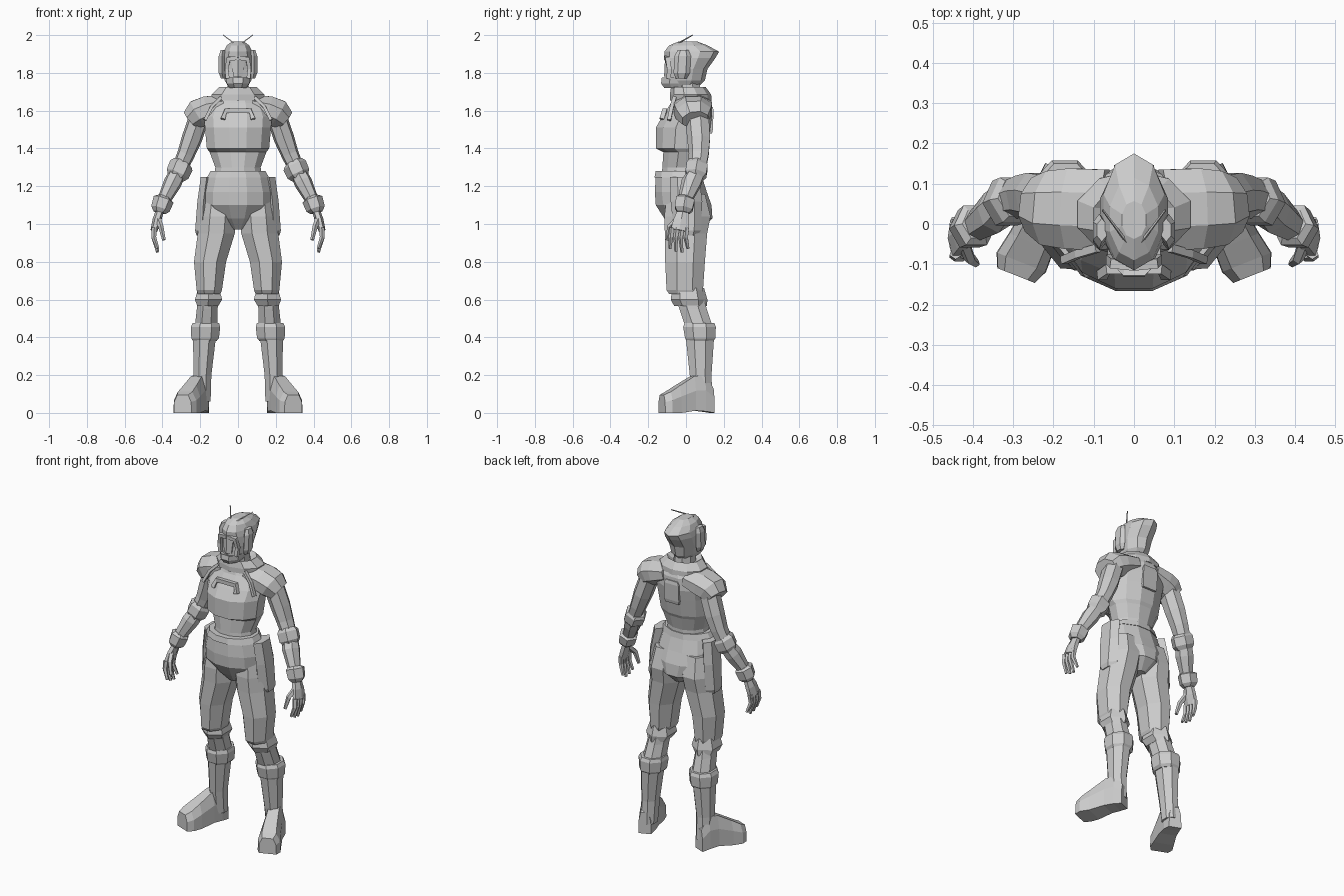
import bpy, bmesh, math
from mathutils import Vector


def skin(name, rings, mirror=False):
    """Bridge equal-sized point rings into a capped solid, optionally mirrored in x."""
    bm = bmesh.new()
    vs = [[bm.verts.new(p) for p in r] for r in rings]
    n = len(vs[0])
    for a, b in zip(vs, vs[1:]):
        for i in range(n):
            j = (i + 1) % n
            bm.faces.new((a[i], a[j], b[j], b[i]))
    bm.faces.new(vs[0])
    bm.faces.new(vs[-1])
    bmesh.ops.recalc_face_normals(bm, faces=bm.faces[:])
    me = bpy.data.meshes.new(name)
    bm.to_mesh(me)
    bm.free()
    ob = bpy.data.objects.new(name, me)
    bpy.context.collection.objects.link(ob)
    if mirror:
        m = ob.modifiers.new("Mirror", 'MIRROR')
        m.use_mirror_merge = False
    return ob


def circle(n):
    k = 1 / math.cos(math.pi / n)
    return [(k * math.cos((i + .5) * math.tau / n), k * math.sin((i + .5) * math.tau / n)) for i in range(n)]


def stack(name, rings, n=8, mirror=False):
    """Horizontal rings: (z, centre x, half width, front y, back y)."""
    return skin(name, [[(x + w * c, (f + b) / 2 + (b - f) / 2 * s, z) for c, s in circle(n)]
                       for z, x, w, f, b in rings], mirror)


def tube(name, pts, n=6, mirror=True):
    """Rings square to a path: (x, y, z, radius along y, other radius)."""
    P = [Vector(p[:3]) for p in pts]
    rings = []
    for i, p in enumerate(pts):
        t = (P[min(i + 1, len(P) - 1)] - P[max(i - 1, 0)]).normalized()
        u = Vector((0, 1, 0))
        u = (u - t * u.dot(t)).normalized()
        w = t.cross(u)
        rings.append([P[i] + u * c * p[3] + w * s * p[4] for c, s in circle(n)])
    return skin(name, rings, mirror)


# Torso, pelvis and belt
stack("torso", [(1.24, 0, .13, -.13, .08), (1.30, 0, .12, -.125, .08), (1.38, 0, .15, -.12, .10),
                (1.40, 0, .165, -.16, .11), (1.51, 0, .175, -.16, .13), (1.57, 0, .18, -.125, .138),
                (1.64, 0, .15, -.08, .135), (1.70, 0, .08, -.06, .11)], 12)
stack("belt", [(1.245, 0, .165, -.167, .09), (1.28, 0, .145, -.16, .085)], 12)
stack("pelvis", [(1.25, 0, .16, -.16, .085), (1.17, 0, .18, -.165, .11), (1.10, 0, .18, -.16, .135),
                 (1.03, 0, .13, -.115, .14), (.97, 0, .045, -.06, .08)], 12)

# Collar, neck and chest trim
stack("collar", [(1.655, 0, .135, -.08, .13), (1.685, 0, .14, -.08, .128), (1.725, 0, .10, -.075, .10),
                 (1.70, 0, .06, -.05, .08)], 10)
stack("neck", [(1.66, 0, .06, -.05, .08), (1.77, 0, .055, -.06, .07)])
tube("chest_trim", [(-.08, -.128, 1.555, .012, .012), (-.065, -.112, 1.60, .012, .012),
                    (.065, -.112, 1.60, .012, .012), (.08, -.128, 1.555, .012, .012)], 4, False)
tube("chest_seam", [(.175, -.09, 1.55, .01, .008), (.14, -.075, 1.62, .01, .008), (.09, -.06, 1.67, .01, .008)], 4)
stack("back_panel", [(1.48, 0, .045, .11, .138), (1.50, 0, .05, .11, .142), (1.60, 0, .05, .11, .146),
                     (1.62, 0, .04, .11, .142)], 4)

# Helmet with swept-back crest
stack("helmet", [(1.725, 0, .05, -.085, .06), (1.76, 0, .07, -.10, .095), (1.82, 0, .082, -.098, .108),
                 (1.88, 0, .084, -.105, .15), (1.912, 0, .076, -.108, .168), (1.945, 0, .06, -.085, .11),
                 (1.967, 0, .03, -.035, .055)], 10)
tube("visor_frame", [(0, -.104, 1.88, .012, .012), (.05, -.098, 1.875, .012, .012),
                     (.06, -.088, 1.82, .012, .01), (.055, -.092, 1.77, .012, .01)], 4)
stack("nose_plate", [(1.78, 0, .025, -.112, -.06), (1.865, 0, .035, -.108, -.06)], 6)
stack("chin_guard", [(1.72, 0, .045, -.115, .02), (1.745, 0, .06, -.132, .02), (1.775, 0, .066, -.128, .02),
                     (1.765, 0, .05, -.10, .0)], 8)
stack("ear_pod", [(1.77, .078, .012, -.05, .0), (1.80, .085, .017, -.06, .015),
                  (1.89, .086, .016, -.055, .02), (1.92, .08, .012, -.04, .01)], 6, True)
tube("antenna", [(.018, -.045, 1.955, .003, .003), (.078, .035, 2.0, .002, .002)], 4)

# Shoulders, arms and cuffs
tube("shoulder", [(.07, .035, 1.63, .10, .055), (.16, .038, 1.606, .10, .072), (.21, .04, 1.585, .092, .075),
                  (.248, .048, 1.552, .068, .055)], 8)
tube("upper_arm", [(.20, .06, 1.58, .06, .05), (.245, .07, 1.45, .057, .05), (.275, .07, 1.37, .05, .043),
                   (.315, .06, 1.28, .042, .038)], 7)
tube("elbow_guard", [(.292, .064, 1.325, .045, .045), (.30, .06, 1.31, .056, .056),
                     (.32, .052, 1.265, .056, .054), (.33, .048, 1.245, .042, .04)], 6)
tube("forearm", [(.315, .06, 1.28, .042, .04), (.345, .03, 1.22, .05, .044), (.385, .0, 1.14, .037, .034),
                 (.41, -.01, 1.07, .03, .025)], 7)
tube("wrist_cuff", [(.39, .0, 1.14, .036, .034), (.394, -.003, 1.13, .05, .048),
                    (.411, -.012, 1.08, .047, .044), (.416, -.015, 1.06, .032, .028)], 6)

# Hands
tube("palm", [(.41, -.012, 1.08, .026, .018), (.43, -.025, 1.02, .04, .02), (.445, -.035, .965, .046, .016)], 6)
for i in range(4):
    y, tip = -.073 + i * .026, (.87, .855, .85, .87)[i]
    tube(f"finger_{i + 1}", [(.443, y, .98, .012, .013), (.446, y - .006, .93, .011, .011),
                             (.425, y - .012 + i * .006, tip, .007, .007)], 5)
tube("thumb", [(.425, -.04, 1.03, .014, .014), (.408, -.085, .985, .013, .012), (.392, -.098, .915, .008, .008)], 5)

# Hip pockets
stack("hip_pocket", [(.94, .19, .03, -.035, .055), (.965, .19, .037, -.055, .07), (1.12, .183, .032, -.07, .075),
                     (1.25, .165, .032, -.075, .06)], 6, True)

# Legs and knees
stack("thigh", [(1.16, .10, .085, -.10, .10), (1.04, .108, .098, -.115, .13), (.95, .115, .098, -.112, .112),
                (.80, .148, .085, -.11, .10), (.65, .152, .067, -.103, .09), (.63, .153, .06, -.09, .085)], 8, True)
stack("knee_pad", [(.66, .155, .055, -.06, .085), (.60, .156, .072, -.068, .10), (.565, .16, .055, -.05, .10)],
      6, True)
stack("shin", [(.62, .157, .055, -.055, .09), (.55, .163, .055, -.035, .11), (.46, .168, .06, -.005, .14)], 8, True)

# Boots
stack("boot_cuff", [(.38, .176, .062, .005, .145), (.395, .174, .073, -.005, .155), (.455, .172, .078, -.015, .158),
                    (.475, .170, .07, -.008, .15)], 8, True)
stack("boot_shaft", [(.06, .19, .045, .04, .14), (.20, .188, .047, .02, .135), (.39, .178, .06, .0, .148)], 8, True)


def foot_ring(x, y, w, h, z=0):
    side = Vector((.93, .37, 0))
    shape = [(-w, z), (w, z), (w * .97, h * .6), (w * .62, h), (-w * .62, h), (-w * .97, h * .6)]
    return [Vector((x, y, 0)) + side * s + Vector((0, 0, t)) for s, t in shape]


# Splayed foot, heel to toe
skin("foot", [foot_ring(.187, .138, .036, .13), foot_ring(.20, .09, .046, .20, .008),
              foot_ring(.22, .035, .05, .195, .012), foot_ring(.255, -.045, .06, .145),
              foot_ring(.28, -.095, .066, .112), foot_ring(.293, -.128, .05, .095)], True)
